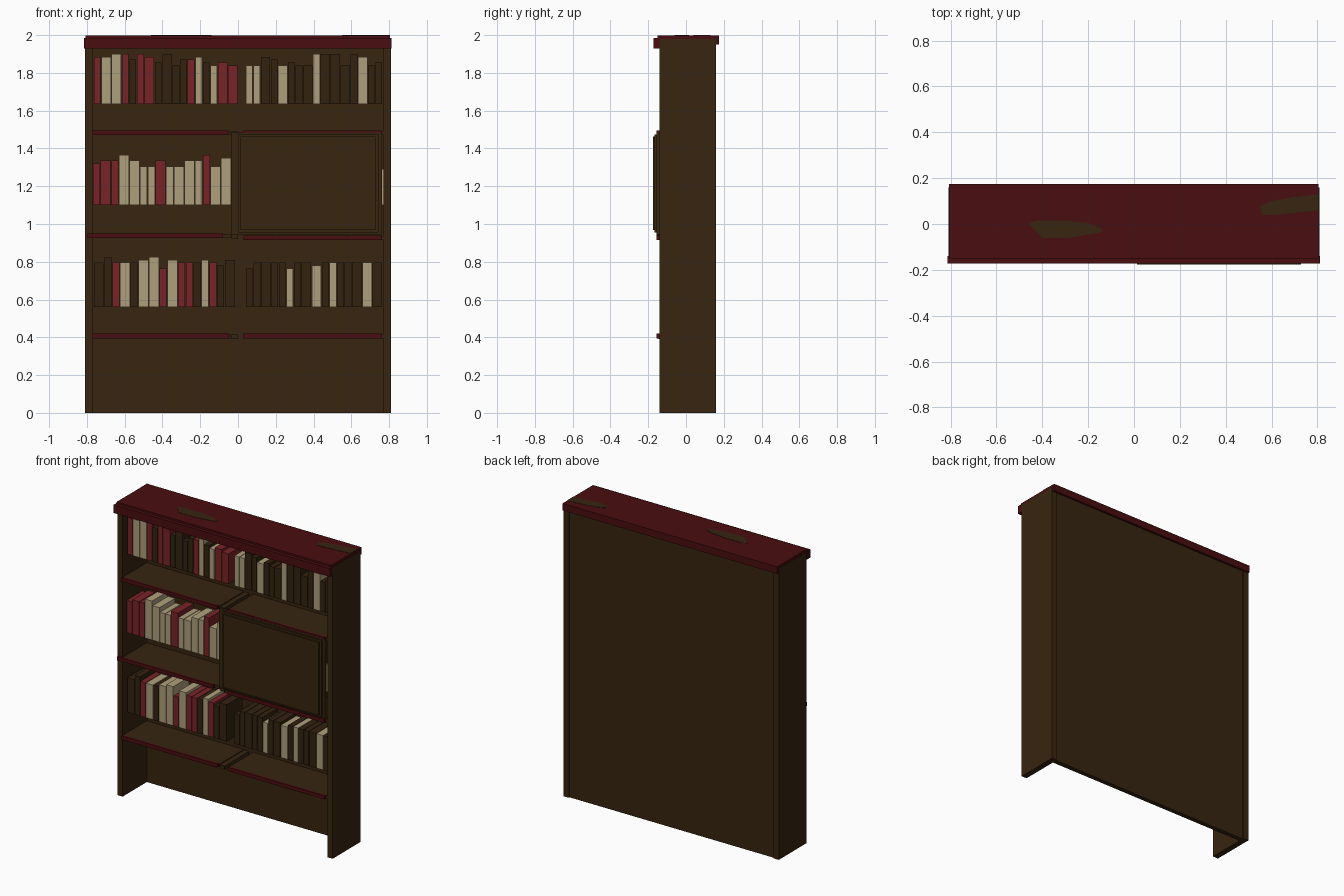
import bpy

if "Cube" in bpy.data.objects:
    bpy.data.objects.remove(bpy.data.objects["Cube"])


def material(name, rgb):
    m = bpy.data.materials.new(name)
    m.use_nodes = True
    m.diffuse_color = (*rgb, 1)
    m.node_tree.nodes["Principled BSDF"].inputs["Base Color"].default_value = (*rgb, 1)
    return m


wood = material("dark wood", (0.038, 0.018, 0.005))
trim = material("dark red trim", (0.068, 0.004, 0.005))
leather = material("brown leather", (0.033, 0.016, 0.005))
red = material("red cloth", (0.19, 0.017, 0.021))
cream = material("cream cloth", (0.43, 0.35, 0.205))


def mesh_object(name, verts, faces, mat):
    me = bpy.data.meshes.new(name)
    me.from_pydata(verts, [], faces)
    me.materials.append(mat)
    ob = bpy.data.objects.new(name, me)
    bpy.context.collection.objects.link(ob)
    return ob


def prism(name, outline, z0, z1, mat):
    """Extrude a counter-clockwise xy outline from z0 to z1."""
    n = len(outline)
    verts = [(x, y, z) for z in (z0, z1) for x, y in outline]
    faces = [tuple(reversed(range(n))), tuple(range(n, n + n))]
    faces += [(i, (i + 1) % n, n + (i + 1) % n, n + i) for i in range(n)]
    return mesh_object(name, verts, faces, mat)


def box(name, x, y, z, mat):
    outline = [(x[0], y[0]), (x[1], y[0]), (x[1], y[1]), (x[0], y[1])]
    return prism(name, outline, z[0], z[1], mat)


# Carcass: two sides and a back panel
for side, s in (("left", 1), ("right", -1)):
    box(side + "_side", sorted((s * 0.77, s * 0.81)), (-0.14, 0.16), (0, 1.98), wood)
box("back_panel", (-0.77, 0.77), (0.12, 0.152), (0, 1.97), wood)

# Top board with front crown and back lip
box("top_board", (-0.808, 0.806), (-0.15, 0.175), (1.978, 1.998), trim)
box("back_lip", (-0.808, 0.806), (0.16, 0.175), (1.95, 1.978), trim)
box("front_crown", (-0.814, 0.812), (-0.173, -0.14), (1.93, 1.986), trim)

# Worn patches showing wood through the top
worn_a = [(-0.46, 0), (-0.4, -0.06), (-0.28, -0.06), (-0.14, -0.035),
          (-0.14, -0.02), (-0.2, 0.005), (-0.3, 0.015), (-0.43, 0.015)]
worn_b = [(0.55, 0.08), (0.56, 0.04), (0.62, 0.04), (0.806, 0.06),
          (0.806, 0.13), (0.68, 0.115), (0.6, 0.1)]
for name, outline in (("worn_patch_middle", worn_a), ("worn_patch_end", worn_b)):
    prism(name, outline, 1.997, 2.0, wood)

# Shelves in two halves, each with a trim strip, joined by a centre bearer
for level, top, shift in (("lower", 0.42, 0), ("middle", 0.95, -0.03), ("upper", 1.495, 0)):
    for side, x0, x1 in (("right", -0.77, -0.04), ("left", 0.03, 0.77)):
        z = top - (0.01 if level == "middle" and side == "left" else 0)
        dx = shift if side == "right" else 0
        box(f"{level}_shelf_{side}", (x0, x1), (-0.14, 0.12), (z - 0.025, z - 0.003), wood)
        box(f"{level}_trim_{side}", (x0 + dx, x1 + dx - 0.01), (-0.155, -0.14),
            (z - 0.025, z), trim)
    box(level + "_bearer", (-0.035, 0), (-0.145, 0.12), (top - 0.03, top - 0.005), wood)

# Cupboard door built from stepped panels
box("door_frame", (-0.035, 0.763), (-0.156, -0.141), (0.945, 1.485), wood)
box("door_moulding", (0, 0.745), (-0.166, -0.156), (0.955, 1.475), wood)
box("door_panel", (0.012, 0.728), (-0.176, -0.166), (0.967, 1.462), wood)

# Books: letter = cover, capital = thick volume; second string = height steps
covers = {"r": red, "c": cream, "b": leather}


def book_row(name, x0, x1, z, codes, heights):
    widths = [1.35 if c.isupper() else 1.0 for c in codes]
    unit = (x1 - x0) / sum(widths)
    x = x0
    for i, (c, h, w) in enumerate(zip(codes, heights, widths)):
        tall = 0.205 + 0.015 * "abcde".index(h)
        box(f"{name}_book_{i + 1}", (x + 0.002, x + w * unit - 0.002),
            (-0.098, 0.07), (z, z + tall), covers[c.lower()])
        x += w * unit


book_row("upper_right", -0.765, 0.0, 1.635, "rCCrbrRbBbbrcbcRR", "ddeecedbeaccdbaba")
book_row("upper_left", 0.04, 0.765, 1.635, "ccBbCbbBcBBBbCbb", "aadcabaaeeeaedab")
book_row("middle_right", -0.77, -0.035, 1.10, "rRrCCccRcCCcrCC", "bccecaacaaccead")
book_row("lower_right", -0.765, -0.015, 0.56, "BbrCbCCrCrrbcrbB", "cecccdeadcccdcbd")
book_row("lower_left", 0.04, 0.765, 0.56, "bbBbbcbBCbcbbBCB", "accccaccbccccccc")
box("hidden_book", (0.73, 0.769), (-0.098, 0.07), (1.10, 1.29), cream)
